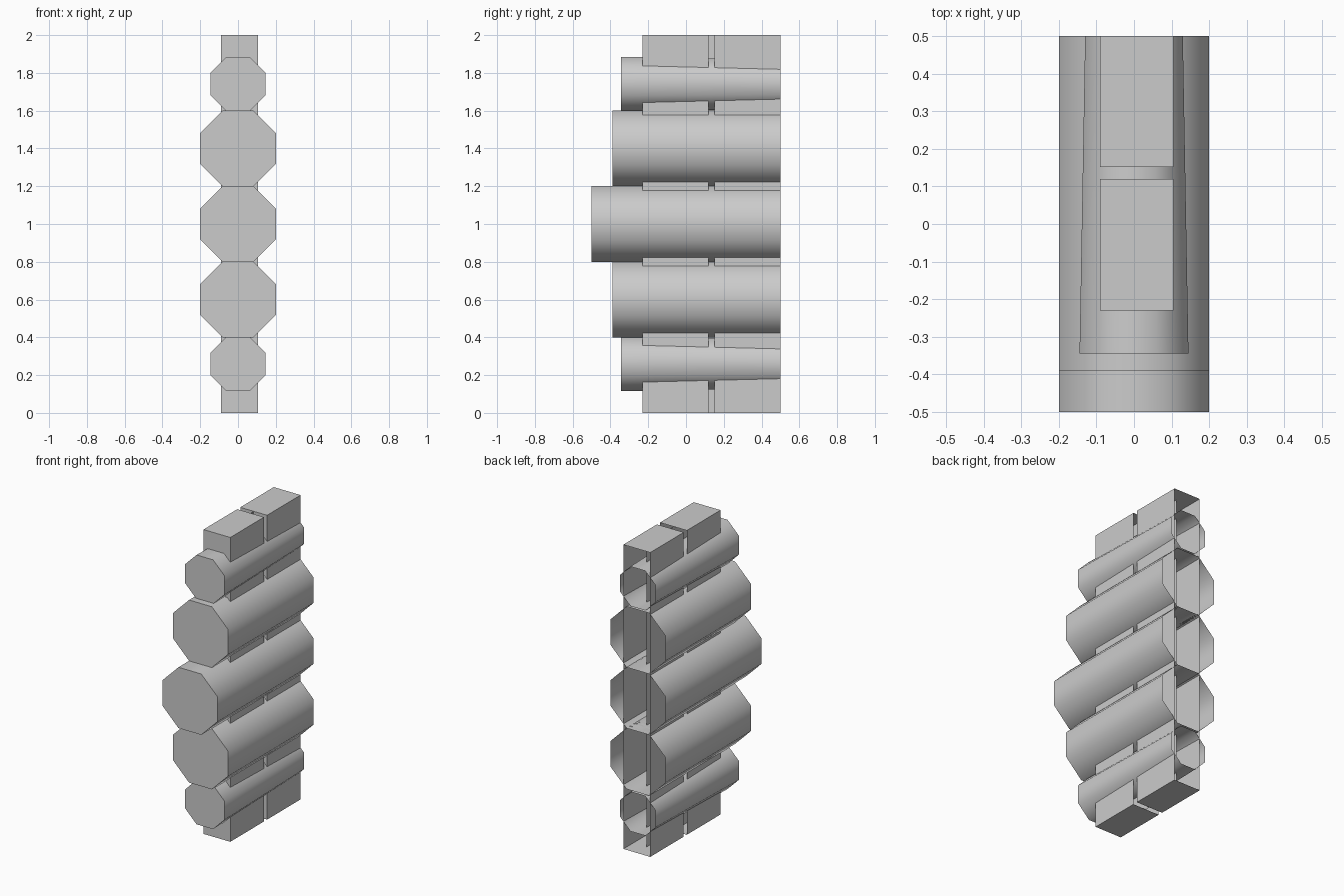
import bpy, bmesh
from math import sin, cos, pi

if "Cube" in bpy.data.objects:
    bpy.data.objects.remove(bpy.data.objects["Cube"])


def prism(name, front, back, y0, y1, smooth=False):
    """Extruded profile with a closed front and an open back."""
    bm = bmesh.new()
    a = [bm.verts.new((x, y0, z)) for x, z in front]
    b = [bm.verts.new((x, y1, z)) for x, z in back]
    bm.faces.new(a)
    for i in range(len(a)):
        j = (i + 1) % len(a)
        f = bm.faces.new((a[j], a[i], b[i], b[j]))
        f.smooth = smooth
    me = bpy.data.meshes.new(name)
    bm.to_mesh(me)
    bm.free()
    ob = bpy.data.objects.new(name, me)
    bpy.context.collection.objects.link(ob)
    return ob


def octagon(z, apothem):
    r = apothem / cos(pi / 8)
    return [(r * cos(pi / 8 + i * pi / 4), z + r * sin(pi / 8 + i * pi / 4))
            for i in range(8)]


# Stack of octagonal tubes, mirrored about the middle height
def tube(name, z, front_size, back_size, y0):
    prism(name, octagon(z, front_size), octagon(z, back_size), y0, 0.5, True)


tube("middle_tube", 1.0, 0.2, 0.2, -0.5)
for side, s in (("upper", 1), ("lower", -1)):
    tube(side + "_large_tube", 1 + 0.4 * s, 0.2, 0.2, -0.39)
    tube(side + "_small_tube", 1 + 0.74 * s, 0.145, 0.13, -0.345)

# Upright core in two blocks with a narrow groove between them
rect = [(-0.09, 0), (0.105, 0), (0.105, 2), (-0.09, 2)]
prism("front_core", rect, rect, -0.23, 0.12)
prism("rear_core", rect, rect, 0.152, 0.5)

# Thin web joining the two blocks
me = bpy.data.meshes.new("core_web")
me.from_pydata([(0.0075, y, z) for y, z in
                ((-0.13, 0), (0.4, 0), (0.4, 2), (-0.13, 2))],
               [], [(0, 1, 2, 3)])
bpy.context.collection.objects.link(bpy.data.objects.new("core_web", me))
